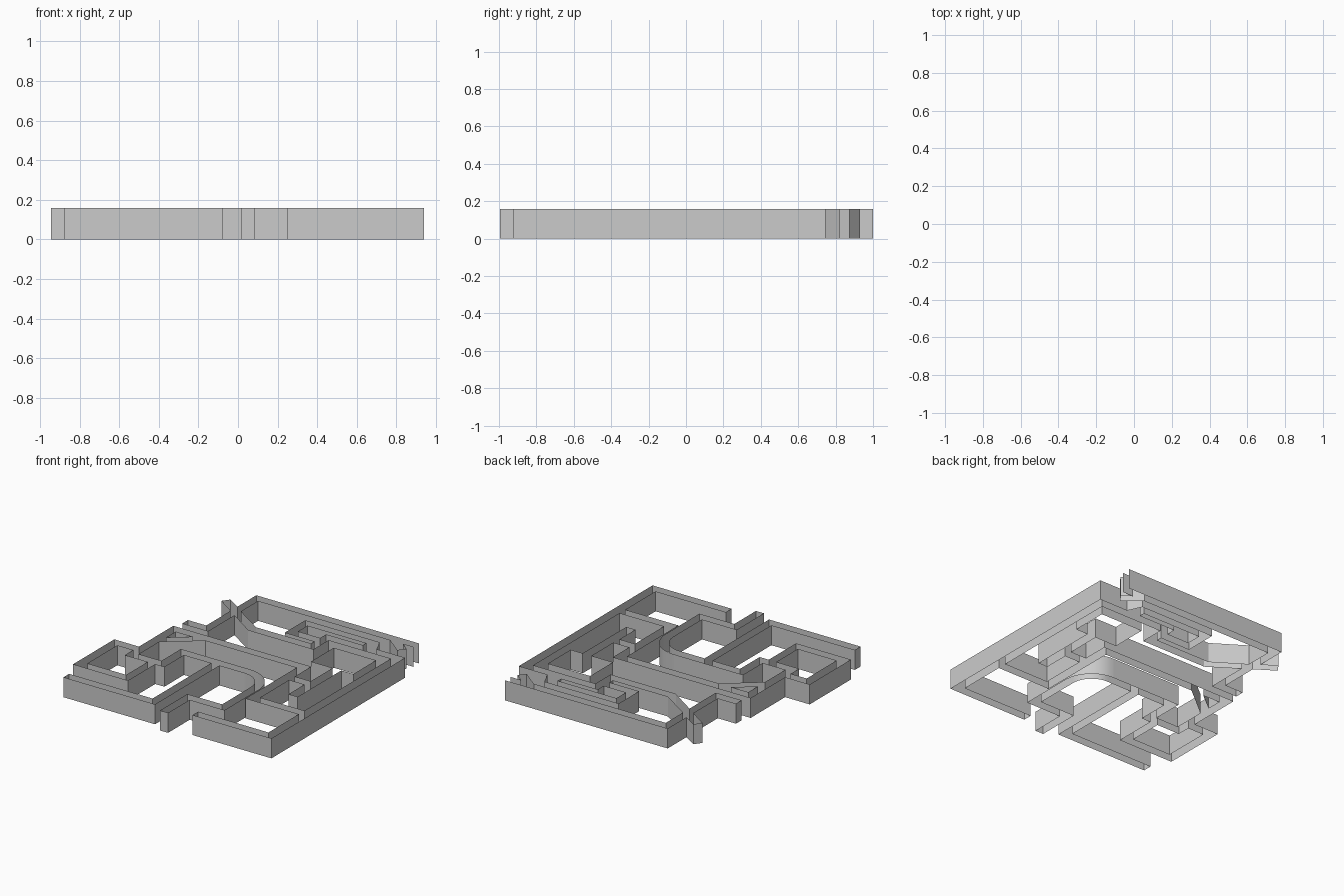
import bpy, math
from math import cos, sin, pi

if "Cube" in bpy.data.objects:
    bpy.data.objects.remove(bpy.data.objects["Cube"])

HEIGHT = 0.158


def ortho(x, y, axis, *values):
    """Right-angled run: each value is the next x or y, alternating."""
    pts = [(x, y)]
    for v in values:
        if axis == 'x':
            x, axis = v, 'y'
        else:
            y, axis = v, 'x'
        pts.append((x, y))
    return pts


def arc(cx, cy, r, a0, a1, n=16):
    return [(cx + r * cos(a0 + (a1 - a0) * i / n),
             cy + r * sin(a0 + (a1 - a0) * i / n)) for i in range(n + 1)]


def wall(name, pts, closed=False):
    """Extrude a plan line into an upright open sheet."""
    n = len(pts)
    verts = [(x, y, 0) for x, y in pts] + [(x, y, HEIGHT) for x, y in pts]
    faces = [(i, (i + 1) % n, (i + 1) % n + n, i + n)
             for i in range(n if closed else n - 1)]
    me = bpy.data.meshes.new(name)
    me.from_pydata(verts, [], faces)
    ob = bpy.data.objects.new(name, me)
    bpy.context.collection.objects.link(ob)
    return ob


# Back wall, outer side, with the slanted stub and the short left stub
wall("back_left_wall",
     [(0.885, 1.0), (-0.54, 1.0), (-0.54, 0.765), (-0.65, 0.835), (-0.69, 0.78)]
     + ortho(-0.54, 0.68, 'y', 0.375, -0.70, 0.305, -0.475, 0.635)
     + [(-0.25, 0.485)])

# Right-hand hall and the square room with its stem
wall("right_hall_inner_wall",
     ortho(-0.25, 0.485, 'x', 0.32, 0.675, 0.865, -0.405, 0.475, -0.04, 0.61, -0.24, 0.69))
wall("square_room_wall",
     ortho(0.69, -0.24, 'y', 0.305, 0.795, 0.59, 0.425, 0.305, 0.615, 0.03, 0.475, 0.235))

# Centre and left room, outer side
wall("left_room_outer_wall",
     ortho(0.475, 0.235, 'x', -0.73, -0.195, -0.945, -0.71, -0.465, -0.37, -0.385, -0.125))
wall("front_left_wall",
     ortho(-0.385, -0.125, 'x', -0.145, -0.86, -0.875, -0.93, -0.075, -0.125, 0.145))

# Rounded corner and front stub
bend = wall("rounded_corner_wall",
            arc(0.145, -0.3, 0.175, pi / 2, 0)
            + ortho(0.32, -0.655, 'x', 0.015, -0.995, 0.085, -0.725, 0.39)
            + arc(0.145, -0.3, 0.245, 0, pi / 2))

# Middle hall with the diagonal
wall("middle_hall_wall",
     ortho(0.145, -0.055, 'x', -0.46, -0.3, -0.66, -0.045)
     + ortho(-0.4, 0.165, 'x', 0.4, -0.475))

# Front right and right outer side
wall("right_outer_wall",
     ortho(0.4, -0.475, 'x', 0.865, -0.855, 0.25, -0.925, 0.94, 0.745, 0.69))

# Back inner line with slanted pieces
wall("back_inner_wall",
     [(0.69, 0.745)]
     + ortho(0.64, 0.855, 'x', -0.01, 0.6, 0.25, 0.555, -0.23)
     + ortho(-0.475, 0.715, 'y', 0.93, 0.68)
     + [(0.82, 0.82), (0.86, 0.875), (0.79, 0.93), (0.885, 0.93)])

# Enclosed shafts
wall("triangle_shaft", [(-0.66, 0.165), (-0.51, 0.165), (-0.66, 0.045)], True)
wall("closet_shaft", ortho(0.055, 0.79, 'x', 0.57, 0.745, 0.25, 0.67, 0.055), True)
wall("left_room_inner_wall",
     ortho(-0.87, -0.265, 'x', -0.73, -0.37, -0.53, -0.64, -0.87), True)

# Smooth the curved bend only
bpy.context.view_layer.objects.active = bend
bend.select_set(True)
bpy.ops.object.shade_smooth_by_angle(angle=math.radians(30))
